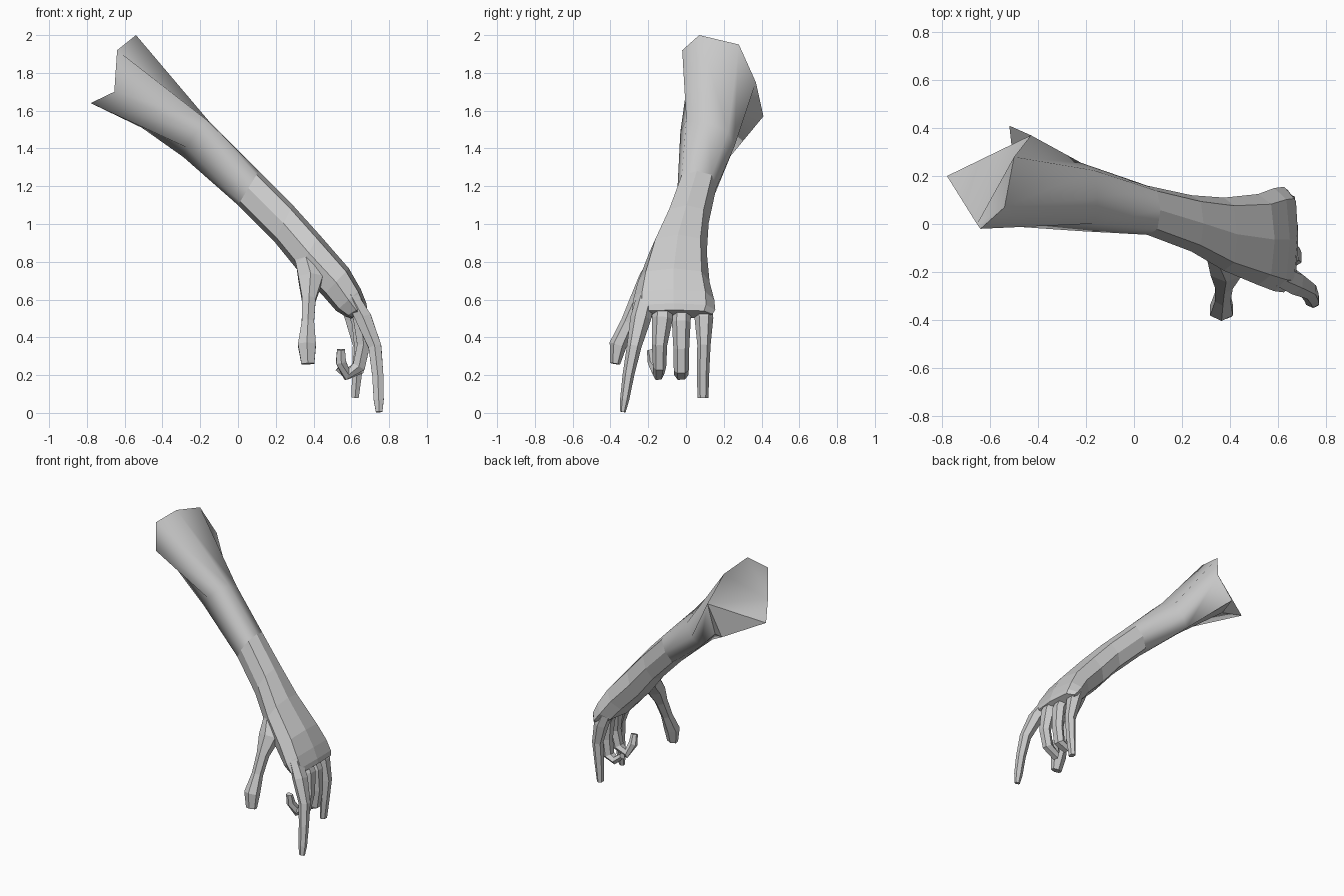
import bpy, bmesh, math
from mathutils import Vector


def loft(name, rings, start="ngon", end=True, smooth=None):
    """Skin equal-sized rings of points into one object."""
    bm = bmesh.new()
    vr = [[bm.verts.new(p) for p in r] for r in rings]
    n = len(vr[0])
    for a, b in zip(vr, vr[1:]):
        for i in range(n):
            j = (i + 1) % n
            bm.faces.new((a[i], a[j], b[j], b[i]))
    if end:
        bm.faces.new(vr[-1])
    if start == "ngon":
        bm.faces.new(vr[0][::-1])
    else:                                           # explicit triangles
        for tri in start:
            bm.faces.new([vr[0][i] for i in reversed(tri)])
    bmesh.ops.recalc_face_normals(bm, faces=bm.faces[:])
    me = bpy.data.meshes.new(name)
    bm.to_mesh(me)
    bm.free()
    ob = bpy.data.objects.new(name, me)
    bpy.context.collection.objects.link(ob)
    if smooth:
        bpy.context.view_layer.objects.active = ob
        ob.select_set(True)
        bpy.ops.object.shade_smooth_by_angle(angle=math.radians(smooth))
        ob.select_set(False)
    return ob


def section(tx, tz, bx, bz, y0, y1, skew=0.0):
    """Eight-sided arm section between a top point and a bottom point."""
    out = []
    for k in range(8):
        a = k * math.pi / 4
        c, s = math.cos(a), math.sin(a)
        if k % 2:                                   # slightly boxy corners
            c, s = c * 1.1, s * 1.1
        t = (1 - c) / 2
        y = (y0 + y1) / 2 + (y1 - y0) / 2 * s
        out.append(Vector((tx + (bx - tx) * t, y, tz + (bz - tz) * t + skew * s)))
    return out


def finger(name, path):
    """Six-sided finger along (x, y, z, half width, half depth) points."""
    pts = [Vector(p[:3]) for p in path]
    rings = []
    for i, p in enumerate(path):
        t = (pts[min(i + 1, len(pts) - 1)] - pts[max(i - 1, 0)]).normalized()
        side = Vector((0, 1, 0))
        side = (side - t * side.dot(t)).normalized()
        up = t.cross(side)
        rings.append([pts[i] + side * p[3] * math.cos(a) * 1.1 + up * p[4] * math.sin(a) * 1.1
                      for a in (k * math.pi / 3 for k in range(6))])
    return loft(name, rings)


# Forearm: ragged elbow end with a creased cap, narrowing to the wrist
elbow = [Vector(p) for p in (
    (-0.54, 0.07, 2.0), (-0.50, 0.28, 1.95), (-0.43, 0.37, 1.75), (-0.52, 0.41, 1.57),
    (-0.51, 0.32, 1.51), (-0.78, 0.20, 1.64), (-0.655, 0.0, 1.70), (-0.64, -0.02, 1.92))]
elbow_cap = [(0, 6, 7), (0, 1, 6), (1, 2, 6), (2, 5, 6), (2, 4, 5), (2, 3, 4)]
wrist = section(0.11, 1.28, 0.0, 1.10, -0.045, 0.16)
loft("forearm", [
    elbow,
    section(-0.15, 1.54, -0.29, 1.355, -0.03, 0.255, -0.04),
    wrist,
], start=elbow_cap, end=False, smooth=75)

# Palm: flat-faced, widening to the knuckles
loft("palm", [
    wrist,
    section(0.29, 1.10, 0.19, 0.91, -0.115, 0.12),
    section(0.43, 0.945, 0.32, 0.75, -0.195, 0.11),
    section(0.587, 0.765, 0.45, 0.62, -0.255, 0.125),
    section(0.65, 0.655, 0.52, 0.54, -0.28, 0.15),
    section(0.68, 0.58, 0.57, 0.51, -0.285, 0.155),
    section(0.685, 0.545, 0.60, 0.50, -0.265, 0.14),
], start=())

# Fingers
finger("index_finger", [
    (0.60, -0.21, 0.62, 0.045, 0.035), (0.665, -0.24, 0.50, 0.05, 0.045),
    (0.725, -0.275, 0.35, 0.035, 0.036), (0.74, -0.305, 0.20, 0.028, 0.031),
    (0.745, -0.325, 0.07, 0.022, 0.028), (0.747, -0.335, 0.005, 0.014, 0.018)])
finger("middle_finger", [
    (0.60, -0.12, 0.62, 0.045, 0.035), (0.65, -0.125, 0.50, 0.05, 0.042),
    (0.665, -0.14, 0.36, 0.037, 0.036), (0.64, -0.14, 0.245, 0.032, 0.036),
    (0.575, -0.145, 0.205, 0.03, 0.032), (0.545, -0.175, 0.27, 0.026, 0.028),
    (0.545, -0.19, 0.335, 0.016, 0.022)])
finger("ring_finger", [
    (0.59, -0.02, 0.60, 0.045, 0.035), (0.64, -0.025, 0.48, 0.045, 0.04),
    (0.65, -0.025, 0.34, 0.038, 0.035), (0.635, -0.025, 0.225, 0.036, 0.034),
    (0.58, -0.025, 0.20, 0.034, 0.026), (0.53, -0.03, 0.24, 0.024, 0.02)])
finger("little_finger", [
    (0.57, 0.085, 0.60, 0.045, 0.04), (0.61, 0.095, 0.50, 0.045, 0.045),
    (0.64, 0.095, 0.36, 0.032, 0.034), (0.63, 0.09, 0.21, 0.03, 0.028),
    (0.62, 0.09, 0.08, 0.026, 0.02)])
# Thumb with its broad fleshy base
finger("thumb", [
    (0.30, -0.05, 0.93, 0.03, 0.04), (0.37, -0.13, 0.80, 0.055, 0.065),
    (0.385, -0.19, 0.71, 0.055, 0.068), (0.375, -0.25, 0.60, 0.042, 0.038),
    (0.37, -0.305, 0.48, 0.036, 0.034), (0.365, -0.36, 0.36, 0.042, 0.05),
    (0.37, -0.375, 0.26, 0.024, 0.036)])
